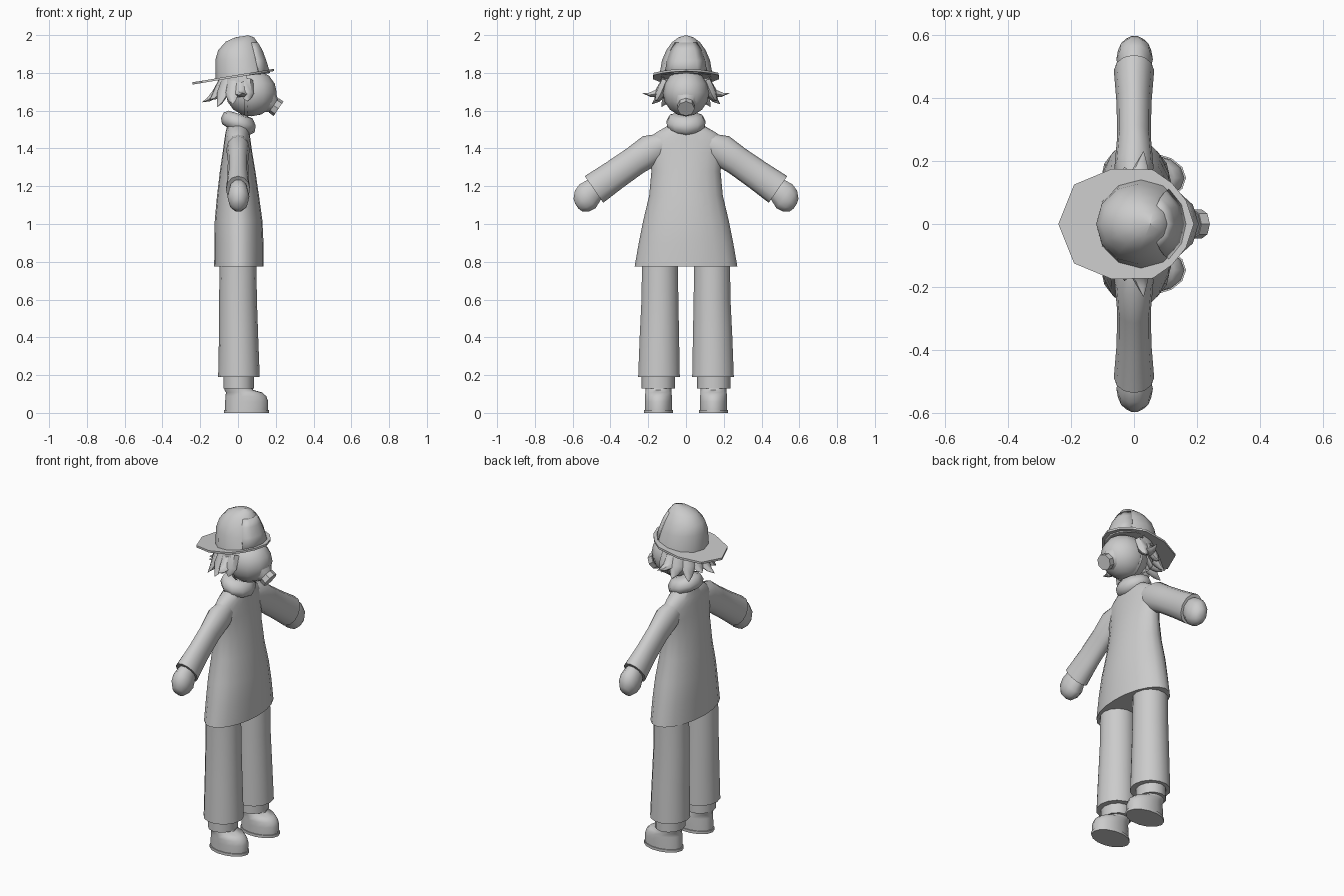
import bpy, bmesh, math
from mathutils import Vector

if "Cube" in bpy.data.objects:
    bpy.data.objects.remove(bpy.data.objects["Cube"])

grey = bpy.data.materials.new("light grey")
grey.diffuse_color = (0.6, 0.6, 0.6, 1)
grey.use_nodes = True
grey.node_tree.nodes["Principled BSDF"].inputs["Base Color"].default_value = grey.diffuse_color


def finish(name, bm, angle=40):
    bmesh.ops.recalc_face_normals(bm, faces=bm.faces)
    me = bpy.data.meshes.new(name)
    bm.to_mesh(me)
    bm.free()
    me.materials.append(grey)
    ob = bpy.data.objects.new(name, me)
    bpy.context.collection.objects.link(ob)
    bpy.ops.object.select_all(action='DESELECT')
    ob.select_set(True)
    bpy.context.view_layer.objects.active = ob
    bpy.ops.object.shade_smooth_by_angle(angle=math.radians(angle))
    return ob


def loft(name, rings, n=12, span=None, angle=40, caps=True):
    """Skin rings of (centre, u, v); span limits it to an open arc in degrees."""
    bm = bmesh.new()
    a0, a1 = span or (0, 360)
    count = n if span is None else n + 1
    rows = []
    for c, u, v in rings:
        row = []
        for i in range(count):
            a = math.radians(a0 + (a1 - a0) * i / n)
            row.append(bm.verts.new(Vector(c) + Vector(u) * math.cos(a) + Vector(v) * math.sin(a)))
        rows.append(row)
    for p, q in zip(rows, rows[1:]):
        for i in range(n):
            j = (i + 1) % count
            bm.faces.new((p[i], p[j], q[j], q[i]))
    if span is None and caps:
        bm.faces.new(rows[0])
        bm.faces.new(rows[-1])
    bmesh.ops.remove_doubles(bm, verts=bm.verts, dist=0.0005)
    return finish(name, bm, angle)


def flat(x, y, z, rx, ry):
    return (x, y, z), (rx, 0, 0), (0, ry, 0)


def tilted(xb, zb, xf, zf, hy, grow=1.0):
    """Ring given by its back and front points and half width."""
    return (((xb + xf) / 2, 0, (zb + zf) / 2),
            ((xf - xb) / 2 * grow, 0, (zf - zb) / 2 * grow), (0, hy * grow, 0))


def ball(name, c, r, n=12, m=8):
    rings = []
    for i in range(m + 1):
        a = math.pi * i / m
        s = max(math.sin(a), 0.001)
        rings.append(flat(c[0], c[1], c[2] - r[2] * math.cos(a), r[0] * s, r[1] * s))
    return loft(name, rings, n, angle=60)


# coat body, flared towards the hem
loft("coat_body", [flat(*r) for r in [
    (0.005, 0, 0.775, 0.131, 0.272), (0.005, 0, 0.90, 0.13, 0.25), (0.003, 0, 1.02, 0.126, 0.226),
    (0, 0, 1.15, 0.111, 0.195), (-0.002, 0, 1.28, 0.094, 0.183), (-0.003, 0, 1.38, 0.078, 0.195),
    (-0.003, 0, 1.44, 0.07, 0.205), (-0.003, 0, 1.48, 0.064, 0.165), (0, 0, 1.53, 0.055, 0.08)]],
    n=20, angle=60)

for s, side in ((1, "left"), (-1, "right")):
    # sleeve running out and down from the shoulder
    def arm(y, z, rx, r):
        return (0, s * y, z), (rx, 0, 0), (0, s * r * 0.57, r * 0.82)
    loft(side + "_sleeve", [arm(0.10, 1.43, 0.05, 0.06), arm(0.18, 1.395, 0.062, 0.085),
                            arm(0.27, 1.335, 0.054, 0.078), arm(0.38, 1.258, 0.055, 0.08),
                            arm(0.487, 1.183, 0.064, 0.086)], angle=60)
    # mitten hand
    def fist(y, z, rx, r):
        return (0.002, s * y, z), (rx, 0, 0), (0, s * r * 0.57, r * 0.82)
    loft(side + "_hand", [fist(0.46, 1.20, 0.04, 0.055), fist(0.49, 1.178, 0.05, 0.068),
                          fist(0.522, 1.146, 0.058, 0.08), fist(0.55, 1.122, 0.053, 0.07),
                          fist(0.573, 1.10, 0.034, 0.042), fist(0.578, 1.094, 0.012, 0.016)],
         n=10, angle=60)
    # trousers
    loft(side + "_trouser", [flat(0, s * 0.138, 0.82, 0.097, 0.097), flat(0, s * 0.138, 0.60, 0.1, 0.1),
                             flat(0.003, s * 0.141, 0.40, 0.104, 0.107),
                             flat(0.005, s * 0.143, 0.19, 0.11, 0.113)], n=14)
    # boot cuff, boot and sole
    loft(side + "_boot_cuff", [flat(0.003, s * 0.147, 0.13, 0.081, 0.088),
                               flat(0.003, s * 0.147, 0.22, 0.081, 0.088)])
    loft(side + "_boot", [flat(*r) for r in [
        (0.045, s * 0.146, 0.015, 0.114, 0.074), (0.046, s * 0.146, 0.06, 0.114, 0.074),
        (0.042, s * 0.146, 0.088, 0.108, 0.073), (0.032, s * 0.146, 0.108, 0.096, 0.071),
        (0.004, s * 0.146, 0.122, 0.076, 0.07), (0, s * 0.146, 0.16, 0.074, 0.07)]],
        n=14, angle=60)
    loft(side + "_sole", [flat(0.045, s * 0.146, 0, 0.12, 0.079),
                          flat(0.045, s * 0.146, 0.016, 0.12, 0.079)], n=14)

# thick collar sagging at the front
loft("collar", [tilted(-0.055, 1.51, 0.05, 1.465, 0.055), tilted(-0.085, 1.53, 0.088, 1.485, 0.10),
                tilted(-0.09, 1.56, 0.094, 1.52, 0.108), tilted(-0.075, 1.59, 0.078, 1.558, 0.09),
                tilted(-0.05, 1.60, 0.05, 1.57, 0.05)], n=10, angle=60)

# head, strap and breathing mask
ball("head", (0.07, 0, 1.695), (0.135, 0.122, 0.125))
loft("mask_strap", [((x, 0, 1.695), (0, 0.124, 0), (0, 0, 0.127)) for x in (0.035, 0.052)],
     n=20, caps=False)


def nozzle(d, r):
    return (0.165 + 0.83 * d, 0, 1.644 - 0.56 * d), (0.56 * r, 0, 0.83 * r), (0, r, 0)


loft("mask_snout", [nozzle(-0.04, 0.085), nozzle(0, 0.062), nozzle(0.035, 0.036)], n=8)
loft("mask_filter", [nozzle(0.028, 0.046), nozzle(0.06, 0.046)], n=8)

# hair: a shell round the back with curved locks
loft("hair_shell", [flat(0.03, 0, 1.80, 0.12, 0.128), flat(0.03, 0, 1.73, 0.14, 0.142),
                    flat(0.03, 0, 1.67, 0.125, 0.13)], n=14, span=(82, 278), angle=60)


def lock(name, deg, tip, width):
    a = math.radians(deg)
    out = Vector((math.cos(a), math.sin(a), 0))
    side = Vector((-math.sin(a), math.cos(a), 0))
    tip = Vector(tip)
    root = Vector((0.03, 0, 1.76)) + out * 0.11
    bend = Vector((0.03, 0, 1.69)) + out * 0.135
    bend = bend.lerp(Vector((tip.x, tip.y, bend.z)), 0.15)
    along = (tip - root).normalized()
    thick = side.cross(along).normalized()
    loft(name, [(root, side * width, thick * 0.025), (bend, side * width, thick * 0.026),
                (bend.lerp(tip, 0.55) - Vector((0, 0, 0.008)), side * width * 0.5, thick * 0.013),
                (tip, side * 0.001, thick * 0.001)], n=6, angle=50)


for s, side in ((1, "left"), (-1, "right")):
    for i, (deg, tip, w) in enumerate([
            (82, (0.05, 0.165, 1.65), 0.035), (98, (0.03, 0.23, 1.692), 0.036),
            (118, (-0.03, 0.18, 1.635), 0.042), (142, (-0.11, 0.13, 1.62), 0.042),
            (164, (-0.15, 0.06, 1.66), 0.04)]):
        lock(f"{side}_hair_lock_{i + 1}", s * deg, (tip[0], s * tip[1], tip[2]), w)
lock("back_hair_lock", 180, (-0.19, 0, 1.645), 0.04)

# hat crown and raised front panel
crown = [(-0.12, 1.765, 0.168, 1.80, 0.142), (-0.12, 1.87, 0.148, 1.865, 0.127),
         (-0.105, 1.92, 0.128, 1.92, 0.104), (-0.065, 1.965, 0.105, 1.96, 0.074),
         (-0.015, 1.988, 0.085, 1.988, 0.04), (0.05, 1.998, 0.052, 2.0, 0.001)]
loft("hat_crown", [tilted(*r) for r in crown], n=12, angle=50)
panel = loft("hat_front_panel", [tilted(*r, grow=1.015) for r in crown[:4]], n=4, span=(-52, 52))
mod = panel.modifiers.new("thickness", 'SOLIDIFY')
mod.thickness = 0.008

# wide brim, longer at the back
half = [(0.19, 0), (0.165, 0.075), (0.12, 0.13), (0.06, 0.172), (-0.07, 0.175), (-0.19, 0.125)]
outline = half + [(-0.24, 0)] + [(x, -y) for x, y in half[:0:-1]]
bm = bmesh.new()
base = bm.faces.new([bm.verts.new((x, y, 1.778 + 0.165 * x)) for x, y in outline])
top = bmesh.ops.extrude_face_region(bm, geom=[base])
bmesh.ops.translate(bm, vec=(0, 0, 0.012),
                    verts=[v for v in top["geom"] if isinstance(v, bmesh.types.BMVert)])
finish("hat_brim", bm, 30)
